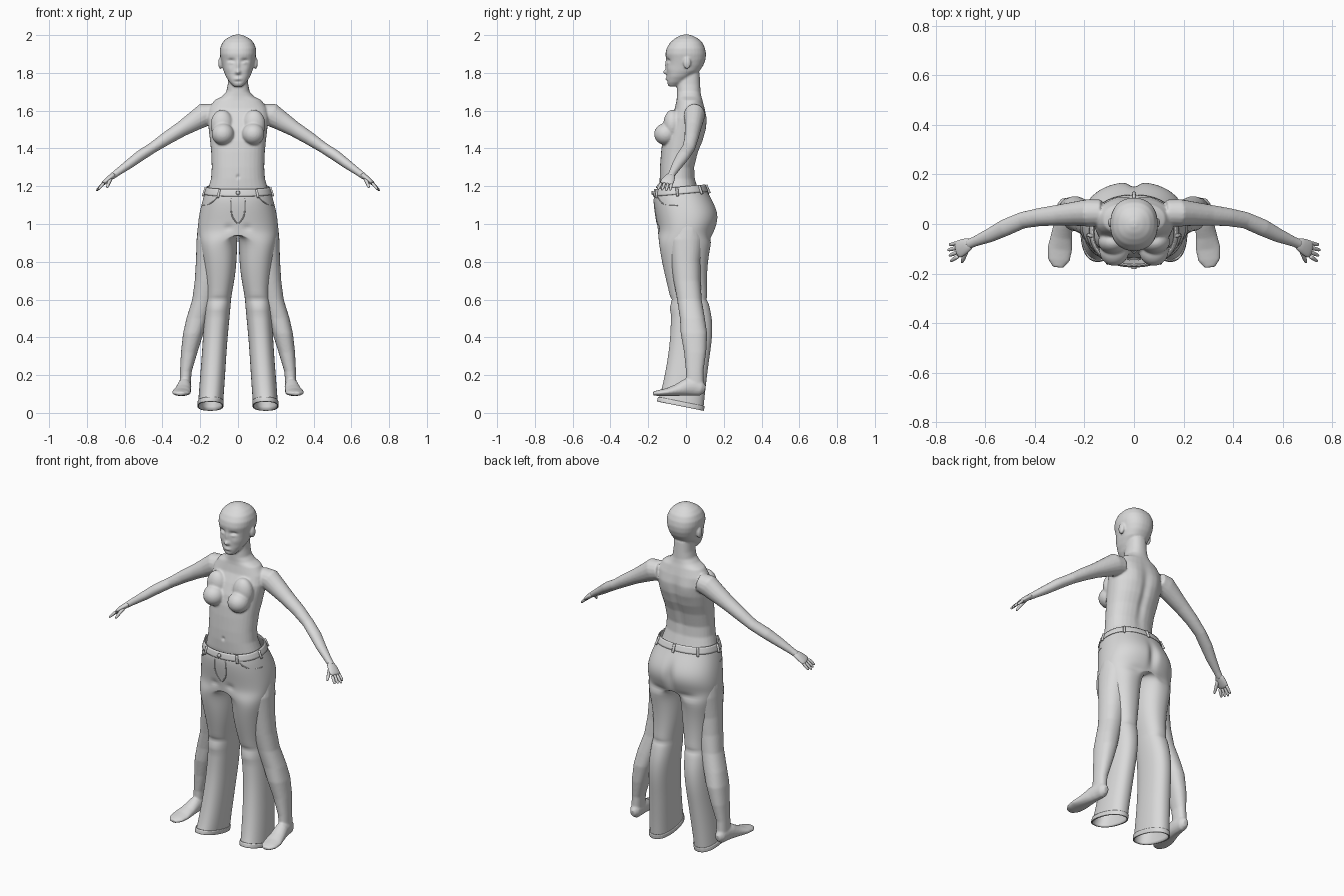
import bpy, bmesh, math
from mathutils import Vector, Matrix

N = 32
grey = bpy.data.materials.new("light grey")
grey.diffuse_color = (0.7, 0.7, 0.7, 1)


def half_loft(bm, rows, cap=True):
    """Right half of a form from rows (z, x_in, x_out, y_front, y_back[, tilt]); x_in 0 = open at the mirror plane."""
    rings = []
    for z, xi, xo, yf, yb, *t in rows:
        cy, ry = (yf + yb) / 2, (yb - yf) / 2
        ring = []
        for k in range(N):
            a = 2 * math.pi * k / N
            c, s = (math.copysign(abs(round(f, 6)) ** 0.88, f) for f in (math.cos(a), math.sin(a)))
            x = xo * max(c, 0) if xi == 0 else (xi + xo) / 2 + (xo - xi) / 2 * c
            y = cy + ry * s
            ring.append(bm.verts.new((x, y, z + (t[0] * y if t else 0))))
        rings.append(ring)
    for r, q in zip(rings, rings[1:]):
        for k in range(N):
            f = [r[k], q[k], q[(k + 1) % N], r[(k + 1) % N]]
            if any(abs(v.co.x) > 1e-6 for v in f):
                bm.faces.new(f)
    if cap:
        bm.faces.new(rings[0])
        bm.faces.new(rings[-1])
    loose = [v for v in bm.verts if not v.link_faces]
    bmesh.ops.delete(bm, geom=loose, context='VERTS')


def tube(bm, pts, n=16):
    """Closed tube through points (x, y, z, r_side, r_up)."""
    P = [Vector(p[:3]) for p in pts]
    rings = []
    for i, p in enumerate(pts):
        d = (P[min(i + 1, len(P) - 1)] - P[max(i - 1, 0)]).normalized()
        ref = Vector((0, 1, 0)) if abs(d.y) < 0.75 else Vector((1, 0, 0))
        side = (ref - d * ref.dot(d)).normalized()
        up = d.cross(side)
        rings.append([bm.verts.new(P[i] + side * p[3] * math.cos(2 * math.pi * k / n)
                                   + up * p[4] * math.sin(2 * math.pi * k / n)) for k in range(n)])
    for r, q in zip(rings, rings[1:]):
        for k in range(n):
            bm.faces.new((r[k], q[k], q[(k + 1) % n], r[(k + 1) % n]))
    bm.faces.new(rings[0])
    bm.faces.new(rings[-1])


def ball(bm, at, size):
    bmesh.ops.create_uvsphere(bm, u_segments=24, v_segments=14, radius=1,
                              matrix=Matrix.Translation(at) @ Matrix.Diagonal((*size, 1)))


def finish(name, bm, mods=(), bumps=(), late=()):
    """Make the object, bake modifiers, push soft bumps (x, z, sx, sz, dy, side), then add late modifiers."""
    bmesh.ops.recalc_face_normals(bm, faces=bm.faces)
    me = bpy.data.meshes.new(name)
    bm.to_mesh(me)
    bm.free()
    ob = bpy.data.objects.new(name, me)
    bpy.context.collection.objects.link(ob)

    def add(items):
        for kind, props in items:
            m = ob.modifiers.new(kind.lower(), kind)
            for key, val in props.items():
                setattr(m, key, val)
    add(mods)
    dg = bpy.context.evaluated_depsgraph_get()
    baked = bpy.data.meshes.new_from_object(ob.evaluated_get(dg))
    ob.modifiers.clear()
    ob.data = baked
    for v in baked.vertices:
        x0, y0, z0 = v.co
        for x, z, sx, sz, dy, side in bumps:
            if y0 * side > 0.02:
                v.co.y += dy * math.exp(-((abs(x0) - x) / sx) ** 2 - ((z0 - z) / sz) ** 2)
    baked.materials.clear()
    baked.materials.append(grey)
    baked.shade_smooth()
    add(late)
    return ob


MIRROR = ('MIRROR', {})
SUBSURF = ('SUBSURF', {'levels': 1, 'render_levels': 1})

# Body: neck, torso, hips and leg
bm = bmesh.new()
half_loft(bm, [
    (1.80, 0, .050, -.035, .072), (1.74, 0, .054, -.048, .075), (1.70, 0, .062, -.048, .077),
    (1.675, 0, .085, -.048, .082), (1.655, 0, .125, -.05, .088), (1.61, 0, .155, -.06, .10),
    (1.56, 0, .163, -.085, .108), (1.50, 0, .155, -.11, .105), (1.44, 0, .148, -.125, .09),
    (1.38, 0, .142, -.132, .065), (1.30, 0, .139, -.138, .045), (1.24, 0, .143, -.14, .048),
    (1.18, 0, .16, -.138, .065), (1.10, 0, .185, -.125, .10), (1.03, 0, .205, -.115, .125),
    (.97, 0, .215, -.105, .12), (.92, .01, .219, -.10, .10), (.80, .045, .223, -.082, .08),
    (.70, .085, .229, -.066, .077), (.60, .125, .242, -.047, .083), (.50, .158, .273, -.032, .10),
    (.42, .183, .291, -.028, .112), (.32, .215, .302, -.01, .107), (.22, .245, .307, 0, .092),
    (.16, .25, .309, 0, .092), (.115, .255, .305, .01, .09)])
# Head
half_loft(bm, [
    (2.003, 0, .012, -.012, .014), (1.995, 0, .037, -.037, .04), (1.98, 0, .064, -.062, .066),
    (1.96, 0, .083, -.085, .087), (1.93, 0, .095, -.103, .101), (1.90, 0, .096, -.109, .106),
    (1.87, 0, .090, -.104, .103), (1.84, 0, .083, -.103, .092), (1.81, 0, .076, -.103, .072),
    (1.78, 0, .064, -.103, .03), (1.75, 0, .045, -.101, -.01), (1.728, 0, .024, -.092, -.045)])
# Ear and breast
ball(bm, (.093, .006, 1.852), (.012, .02, .032))
ball(bm, (.08, -.107, 1.476), (.060, .062, .058))
ball(bm, (.085, -.072, 1.525), (.060, .048, .08))
# Arm
tube(bm, [
    (.13, .045, 1.585, .053, .053), (.18, .045, 1.577, .056, .062), (.23, .042, 1.545, .05, .052),
    (.30, .036, 1.502, .043, .041), (.38, .028, 1.452, .037, .035), (.45, .015, 1.405, .034, .029),
    (.52, -.015, 1.36, .035, .029), (.58, -.045, 1.315, .029, .025), (.64, -.07, 1.272, .021, .019),
    (.67, -.082, 1.25, .02, .017)])
# Foot
tube(bm, [
    (.278, .101, .125, .015, .02), (.279, .08, .13, .03, .04), (.281, .04, .138, .034, .048),
    (.285, 0, .135, .038, .045), (.292, -.05, .12, .044, .031), (.299, -.10, .11, .051, .021),
    (.303, -.145, .105, .045, .016), (.305, -.175, .102, .022, .01)])
face = [
    (.036, 1.864, .018, .011, .012, -1), (.036, 1.855, .012, .007, -.007, -1),   # eye socket, lid
    (0, 1.84, .009, .03, -.008, -1), (0, 1.804, .013, .012, -.017, -1),          # nose
    (0, 1.788, .02, .006, .003, -1), (0, 1.768, .02, .007, -.007, -1),           # lips
    (0, 1.753, .02, .006, .004, -1), (.05, 1.82, .02, .02, -.004, -1)]           # chin fold, cheek
spine = [(0, 1.42, .022, .14, -.010, 1), (.07, 1.54, .04, .06, .006, 1)]
navel = [(0, 1.25, .008, .01, .008, -1)]
finish("body", bm, [MIRROR, ('REMESH', {'mode': 'VOXEL', 'voxel_size': .0055}),
                    ('SMOOTH', {'factor': .5, 'iterations': 5})], face + spine + navel)

# Hands
bm = bmesh.new()
tube(bm, [(.65, -.073, 1.265, .02, .015), (.68, -.088, 1.243, .032, .016),
          (.705, -.101, 1.222, .037, .013), (.717, -.106, 1.212, .034, .010)])
for i in range(4):
    b = Vector((.708, -.076 - .018 * i, 1.219))
    t = Vector((.752 - .006 * abs(i - 1), -.084 - .022 * i, 1.174 + .004 * abs(i - 1)))
    tube(bm, [(*b.lerp(t, f), r, r) for f, r in ((0, .009), (.4, .009), (.75, .008), (1, .005))], 8)
tube(bm, [(.67, -.095, 1.247, .012, .012), (.682, -.125, 1.222, .010, .010),
          (.69, -.145, 1.203, .009, .009), (.694, -.158, 1.19, .005, .005)], 8)
finish("hands", bm, [MIRROR, SUBSURF])

# Jeans
JEANS = [
    (1.198, 0, .165, -.165, .10, .09), (1.16, 0, .178, -.172, .115, .09), (1.12, 0, .19, -.172, .14, .05),
    (1.06, 0, .205, -.165, .174), (1.0, 0, .213, -.153, .168), (.955, 0, .213, -.148, .146),
    (.91, .004, .208, -.145, .135), (.82, .006, .192, -.132, .118), (.72, .015, .178, -.11, .11),
    (.62, .035, .168, -.085, .112), (.58, .038, .176, -.08, .12), (.50, .045, .18, -.08, .14),
    (.40, .055, .186, -.083, .14), (.30, .062, .192, -.095, .125), (.20, .068, .20, -.112, .112),
    (.10, .075, .208, -.135, .10), (.03, .08, .212, -.15, .092, -.2)]
bm = bmesh.new()
half_loft(bm, JEANS, False)
folds = [(0, 1.03, .025, .07, -.02, 1), (.05, .98, .02, .015, .008, -1), (.10, .60, .06, .012, .008, -1),
         (.11, .55, .06, .015, -.006, -1), (.11, .60, .06, .012, -.008, 1), (.09, .93, .06, .02, -.012, 1)]
finish("jeans", bm, [MIRROR, ('SUBSURF', {'levels': 2, 'render_levels': 2})], folds,
       [('SOLIDIFY', {'thickness': .004})])

# Waistband and leg hems
for name, rows in (
        ("waistband", [(1.20, 0, .169, -.169, .104, .09), (1.18, 0, .177, -.174, .112, .09),
                       (1.162, 0, .182, -.176, .119, .09)]),
        ("leg_hems", [(.055, .075, .214, -.149, .099, -.2), (.04, .076, .216, -.153, .097, -.2),
                      (.03, .077, .216, -.154, .096, -.2)])):
    bm = bmesh.new()
    half_loft(bm, rows, False)
    finish(name, bm, [MIRROR, SUBSURF], late=[('SOLIDIFY', {'thickness': .005})])


def on_jeans(deg, z, out=0.004):
    """Point on the hip part of the jeans at an angle (0 = side, -90 = front)."""
    for p, q in zip(JEANS, JEANS[1:]):
        if p[0] >= z >= q[0]:
            f = (p[0] - z) / (p[0] - q[0])
            xo, yf, yb = (p[i] + (q[i] - p[i]) * f for i in (2, 3, 4))
            c, s = (math.copysign(abs(g) ** 0.88, g) for g in
                    (math.cos(math.radians(deg)), math.sin(math.radians(deg))))
            y = (yf + yb) / 2 + ((yb - yf) / 2 + out) * s
            return Vector(((xo + out) * c, y, z + (.09 * y if z > 1.14 else .05 * y * (z > 1.09))))


# Belt loops
bm = bmesh.new()
for deg in (-58, -5, 45, 89.9):
    tube(bm, [(*on_jeans(deg, z, .006), .007, .007) for z in (1.197, 1.18, 1.162, 1.152)], 6)
finish("belt_loops", bm, [MIRROR])

# Pocket edges and fly stitching
bm = bmesh.new()
tube(bm, [(*on_jeans(d, z, 0), .004, .004) for d, z in
          ((-55, 1.155), (-50, 1.13), (-40, 1.11), (-25, 1.10), (-8, 1.10))], 6)
tube(bm, [(*on_jeans(d, z, -.001), .004, .004) for d, z in
          ((-81, 1.155), (-81, 1.10), (-82, 1.05), (-86, 1.02), (-89.9, 1.0))], 6)
finish("pocket_and_fly_seams", bm, [MIRROR, SUBSURF])

# Button
bm = bmesh.new()
bmesh.ops.create_cone(bm, cap_ends=True, segments=20, radius1=.011, radius2=.009, depth=.008,
                      matrix=Matrix.Translation((0, -.178, 1.165)) @ Matrix.Rotation(math.pi / 2, 4, 'X'))
finish("button", bm)
